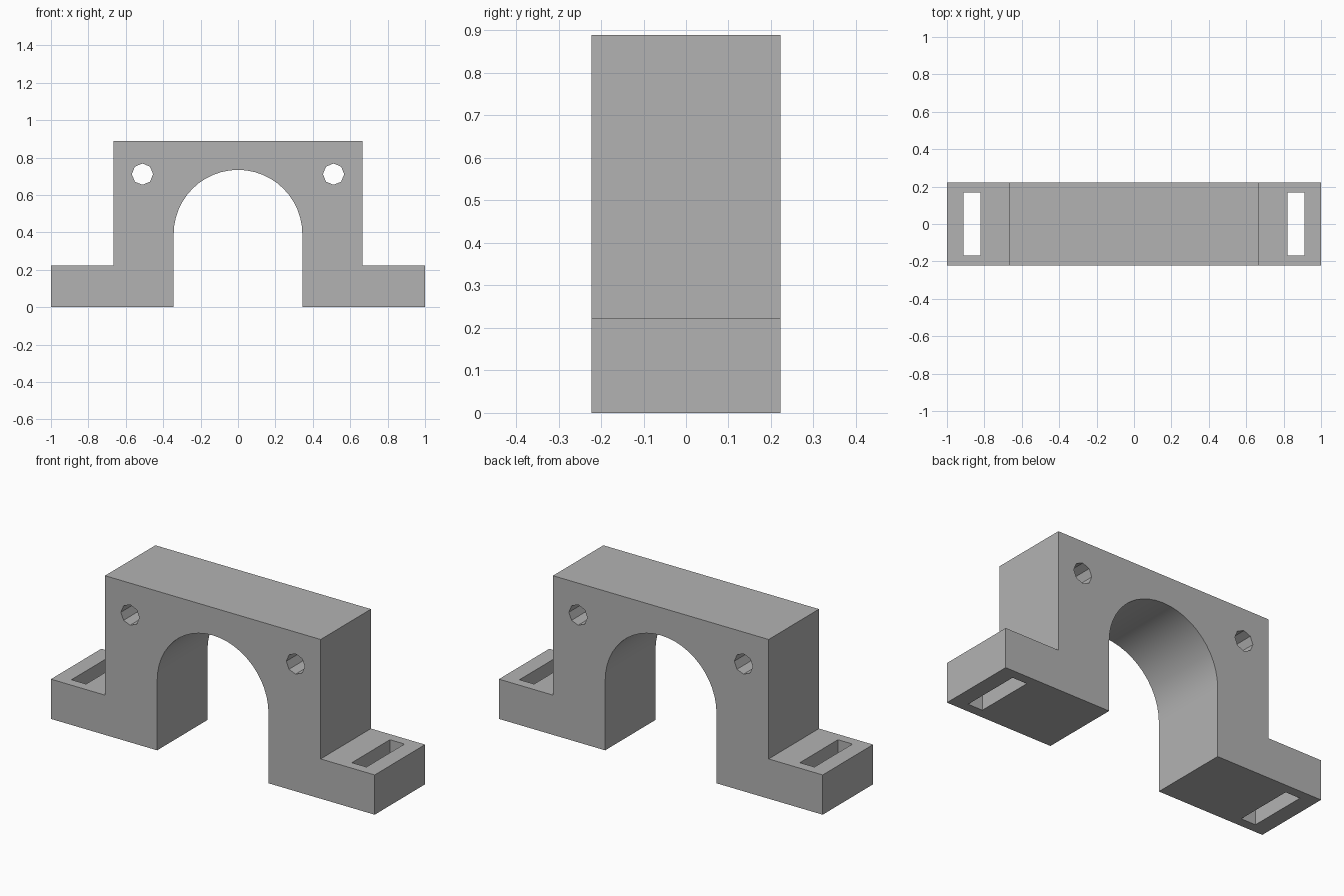
import bpy
import bmesh
from math import cos, sin, pi, radians
from mathutils import Matrix

default = bpy.data.objects.get("Cube")
if default:
    bpy.data.objects.remove(default, do_unlink=True)

HALF_DEPTH = 0.222
ARCH_R, ARCH_Z = 0.344, 0.39
ARCH_STEPS = 24

grey = bpy.data.materials.new("plain grey")
grey.use_nodes = True
colour = (0.45, 0.45, 0.45, 1)
grey.diffuse_color = colour
grey.node_tree.nodes["Principled BSDF"].inputs["Base Color"].default_value = colour


def add_object(name, bm):
    bmesh.ops.recalc_face_normals(bm, faces=bm.faces)
    mesh = bpy.data.meshes.new(name)
    bm.to_mesh(mesh)
    bm.free()
    mesh.materials.append(grey)
    obj = bpy.data.objects.new(name, mesh)
    bpy.context.collection.objects.link(obj)
    return obj


# Bracket body: stepped outline with an arched opening, extruded in depth
right_side = [(ARCH_R, 0), (1, 0), (1, 0.222), (0.666, 0.222), (0.666, 0.889)]
left_side = [(-x, z) for x, z in reversed(right_side)]
arch = [(-ARCH_R * cos(pi * i / ARCH_STEPS), ARCH_Z + ARCH_R * sin(pi * i / ARCH_STEPS))
        for i in range(ARCH_STEPS + 1)]
bm = bmesh.new()
face = bm.faces.new([bm.verts.new((x, -HALF_DEPTH, z))
                     for x, z in right_side + left_side + arch])
extruded = bmesh.ops.extrude_face_region(bm, geom=[face])["geom"]
bmesh.ops.translate(bm, vec=(0, 2 * HALF_DEPTH, 0),
                    verts=[v for v in extruded if isinstance(v, bmesh.types.BMVert)])
body = add_object("bearing_bracket", bm)

# Cutters for the bolt holes and the mounting slots, on both sides
cutters = []
for side, sign in (("left", 1), ("right", -1)):
    bm = bmesh.new()
    bmesh.ops.create_cone(bm, cap_ends=True, segments=8, radius1=0.057, radius2=0.057, depth=1,
                          matrix=Matrix.Translation((sign * 0.511, 0, 0.711))
                          @ Matrix.Rotation(radians(90), 4, "X"))
    cutters.append(add_object(side + "_bolt_hole_cutter", bm))
    bm = bmesh.new()
    bmesh.ops.create_cube(bm, size=1, matrix=Matrix.Translation((sign * 0.866, 0, 0.1))
                          @ Matrix.Diagonal((0.09, 0.336, 0.6, 1)))
    cutters.append(add_object(side + "_slot_cutter", bm))

# Cut the openings and remove the cutters
bpy.ops.object.select_all(action="DESELECT")
bpy.context.view_layer.objects.active = body
body.select_set(True)
for cutter in cutters:
    cutter.hide_render = True
    cut = body.modifiers.new(cutter.name, "BOOLEAN")
    cut.operation = "DIFFERENCE"
    cut.solver = "EXACT"
    cut.object = cutter
    bpy.ops.object.modifier_apply(modifier=cut.name)
    bpy.data.objects.remove(cutter, do_unlink=True)

# Smooth arch, crisp edges elsewhere
bpy.ops.object.shade_smooth_by_angle(angle=radians(30))
